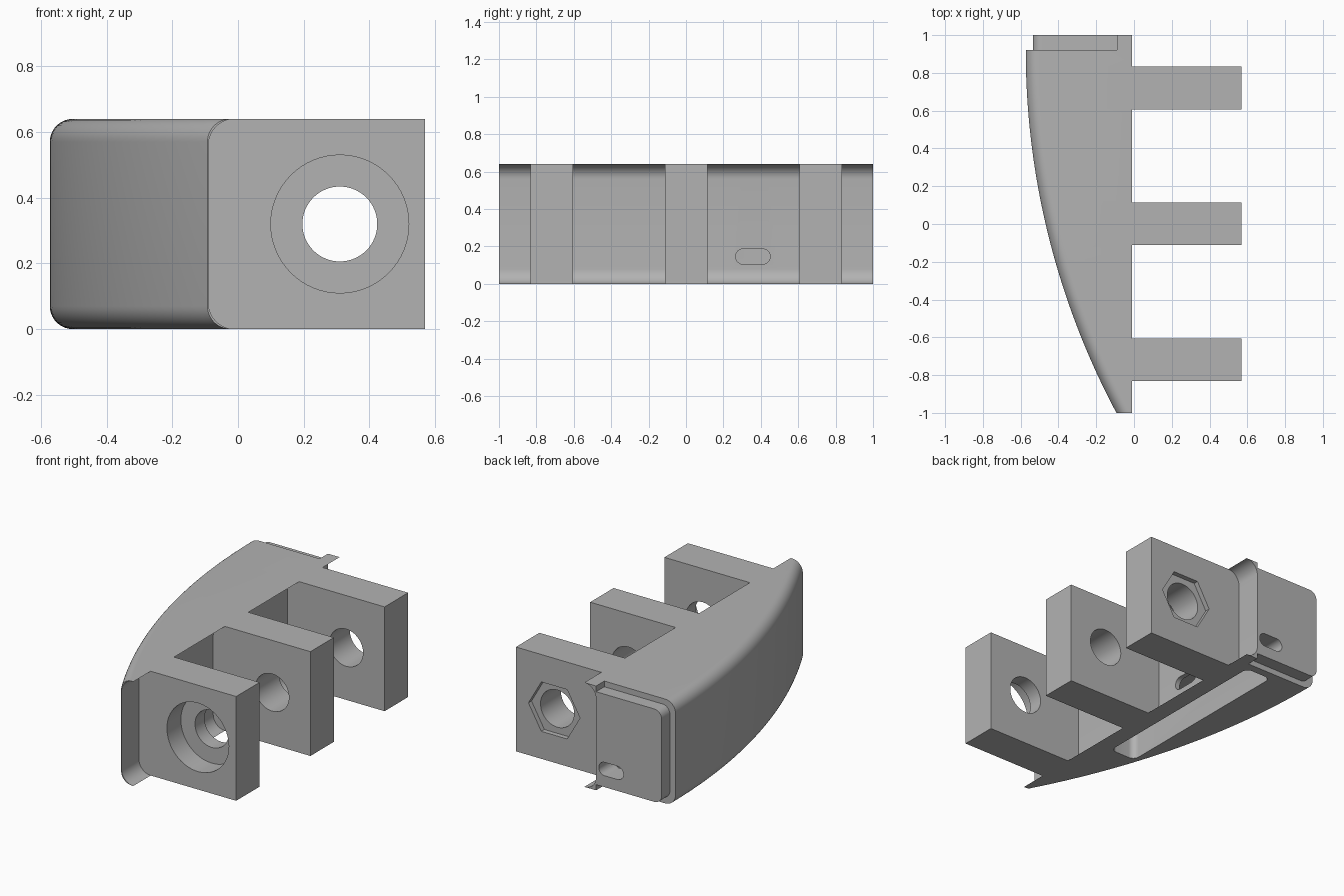
import bpy, bmesh, math

if "Cube" in bpy.data.objects:
    bpy.data.objects.remove(bpy.data.objects["Cube"])

H = 0.64          # overall height
INNER = -0.09     # inner wall plane
LIP = -0.01       # edge of the flared lips
HOLE = (0.31, 0.32)

grey = bpy.data.materials.new("plain_grey")
grey.diffuse_color = (0.45, 0.45, 0.45, 1)
grey.use_nodes = True
grey.node_tree.nodes["Principled BSDF"].inputs["Base Color"].default_value = grey.diffuse_color


def arc(cx, cz, r, a0, a1, n=10):
    return [(cx + r * math.cos(math.radians(a0 + (a1 - a0) * i / n)),
             cz + r * math.sin(math.radians(a0 + (a1 - a0) * i / n))) for i in range(n + 1)]


def loft(name, rings):
    """Closed solid through equal-length rings of 3D points."""
    bm = bmesh.new()
    rows = [[bm.verts.new(p) for p in ring] for ring in rings]
    n = len(rows[0])
    for a, b in zip(rows, rows[1:]):
        for i in range(n):
            bm.faces.new((a[i], a[(i + 1) % n], b[(i + 1) % n], b[i]))
    bm.faces.new(rows[0])
    bm.faces.new(rows[-1][::-1])
    bmesh.ops.recalc_face_normals(bm, faces=bm.faces)
    me = bpy.data.meshes.new(name)
    bm.to_mesh(me)
    bm.free()
    me.materials.append(grey)
    ob = bpy.data.objects.new(name, me)
    bpy.context.collection.objects.link(ob)
    return ob


def prism(name, pts, axis, lo, hi):
    place = {"x": lambda p, t: (t, p[0], p[1]),
             "y": lambda p, t: (p[0], t, p[1]),
             "z": lambda p, t: (p[0], p[1], t)}[axis]
    return loft(name, [[place(p, t) for p in pts] for t in (lo, hi)])


def rounded(x0, x1, y0, y1, r):
    return (arc(x1 - r, y0 + r, r, -90, 0) + arc(x1 - r, y1 - r, r, 0, 90)
            + arc(x0 + r, y1 - r, r, 90, 180) + arc(x0 + r, y0 + r, r, 180, 270))


def stadium(u0, u1, v0, v1):
    r = (v1 - v0) / 2
    return arc(u1 - r, v0 + r, r, -90, 90, 16) + arc(u0 + r, v0 + r, r, 90, 270, 16)


def circle(r, n=64, c=HOLE):
    return arc(c[0], c[1], r, 0, 360, n)[:-1]


def boolean(target, tool, op):
    tool.hide_render = True
    m = target.modifiers.new(op, "BOOLEAN")
    m.operation, m.solver, m.object = op, "EXACT", tool
    bpy.context.view_layer.objects.active = target
    bpy.ops.object.modifier_apply(modifier=m.name)
    bpy.data.objects.remove(tool)


# inner wall with concave flared lips at bottom and top
inner_wall = (arc(LIP, 0.08, 0.08, 270, 180) + arc(LIP, H - 0.08, 0.08, 180, 90))


# curved body: section swept along y, outer edge follows a large arc
def section(y):
    r, big = 0.07, 4.08
    xo = -0.573 + big - math.sqrt(big * big - (0.92 - y) ** 2)
    outer = arc(xo + r, H - r, r, 90, 180) + arc(xo + r, r, r, 180, 270)
    return [(x, y, z) for x, z in inner_wall + outer]


body = loft("curved_bracket", [section(-1 + 1.92 * i / 40) for i in range(41)])

# end plug with the continued lips
plug = (inner_wall + [(INNER, H), (INNER, 0.605)]
        + arc(-0.535 + 0.05, 0.605 - 0.05, 0.05, 90, 180)
        + arc(-0.535 + 0.05, 0.035 + 0.05, 0.05, 180, 270)
        + [(INNER, 0.035), (INNER, 0)])
boolean(body, prism("end_plug", plug, "y", 0.92, 1.0), "UNION")

# three arms
for y0, y1 in ((-0.832, -0.605), (-0.112, 0.115), (0.607, 0.835)):
    box = [(-0.1, 0), (0.57, 0), (0.57, H), (-0.1, H)]
    boolean(body, prism("arm", box, "y", y0, y1), "UNION")

# bolt hole, counterbore, hexagonal nut seat, underside pocket and wire slots
cutters = [
    prism("bolt_hole", circle(0.114), "y", -1.1, 1.1),
    prism("counterbore", circle(0.21), "y", -1.1, -0.697),
    prism("nut_seat", circle(0.175, 6), "y", 0.805, 1.1),
    prism("underside_pocket", rounded(-0.295, -0.12, -0.35, 0.87, 0.04), "z", -0.1, 0.25),
    prism("side_slot", stadium(0.265, 0.45, 0.105, 0.187), "x", -0.2, 0.1),
    prism("end_slot", stadium(-0.275, -0.108, 0.105, 0.187), "y", 0.8, 1.1),
]
for c in cutters:
    boolean(body, c, "DIFFERENCE")

bpy.ops.object.select_all(action="DESELECT")
body.select_set(True)
bpy.context.view_layer.objects.active = body
bpy.ops.object.shade_smooth_by_angle(angle=math.radians(30))
